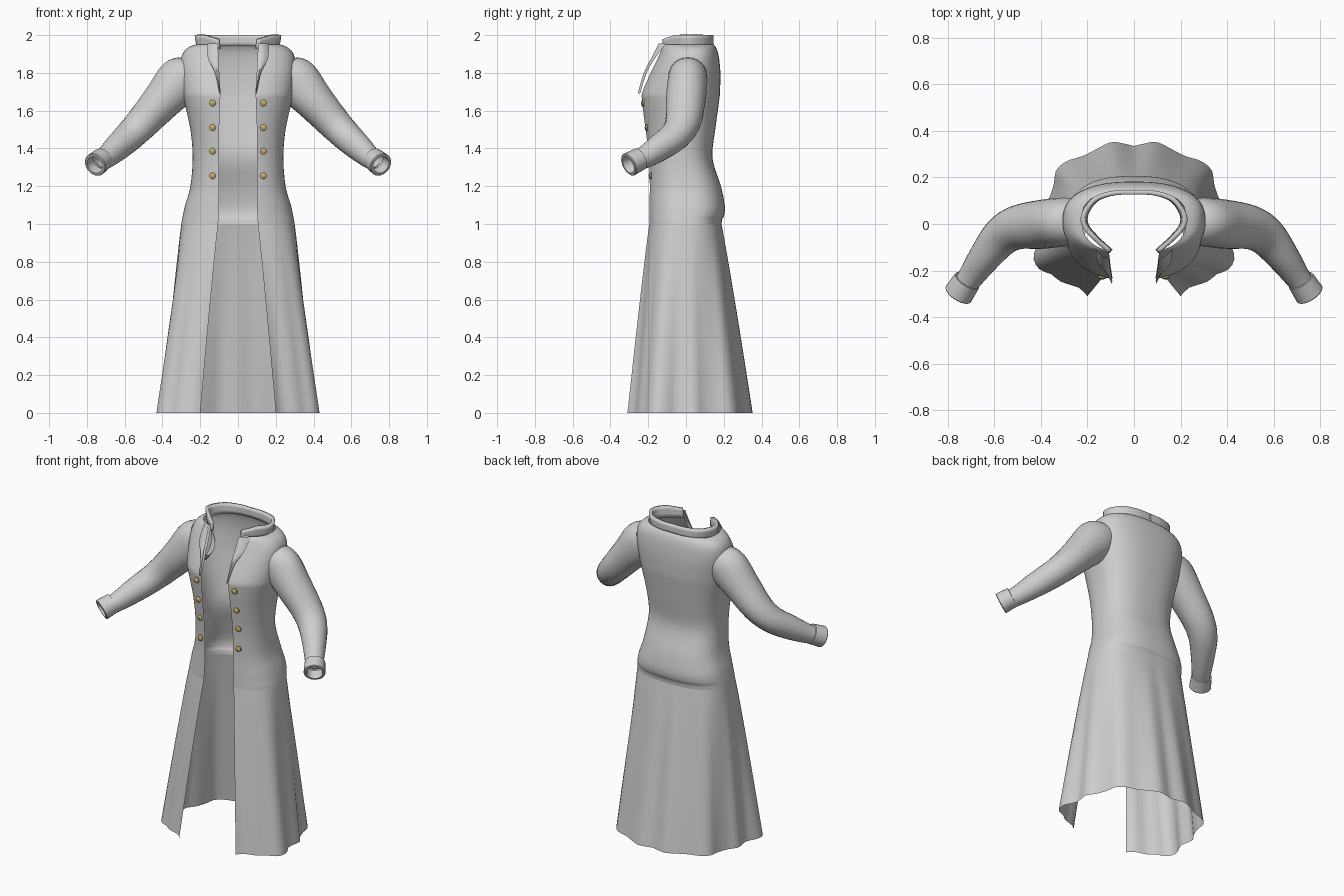
import bpy, bmesh, math
from mathutils import Vector

if "Cube" in bpy.data.objects:
    bpy.data.objects.remove(bpy.data.objects["Cube"])


def material(name, rgb):
    m = bpy.data.materials.new(name)
    m.diffuse_color = (*rgb, 1)
    m.use_nodes = True
    m.node_tree.nodes["Principled BSDF"].inputs["Base Color"].default_value = m.diffuse_color
    return m


CLOTH = material("pale grey cloth", (0.62, 0.62, 0.62))
GOLD = material("brass", (0.55, 0.42, 0.14))


def mesh_from_rings(name, rings, mat, closed=False, mirror=True, thick=0.0):
    """Skin a list of equal-length point rings into one smooth surface."""
    bm = bmesh.new()
    rows = [[bm.verts.new(p) for p in r] for r in rings]
    n = len(rows[0])
    for a, b in zip(rows, rows[1:]):
        for i in range(n if closed else n - 1):
            j = (i + 1) % n
            bm.faces.new((a[i], a[j], b[j], b[i]))
    me = bpy.data.meshes.new(name)
    bm.to_mesh(me)
    bm.free()
    me.materials.append(mat)
    ob = bpy.data.objects.new(name, me)
    bpy.context.collection.objects.link(ob)
    if thick:
        s = ob.modifiers.new("thickness", "SOLIDIFY")
        s.thickness, s.offset = thick, -1
    if mirror:
        m = ob.modifiers.new("mirror", "MIRROR")
        m.use_clip, m.merge_threshold = True, 0.001
    bpy.ops.object.select_all(action="DESELECT")
    bpy.context.view_layer.objects.active = ob
    ob.select_set(True)
    bpy.ops.object.shade_smooth_by_angle(angle=math.radians(40))
    return ob


def spline(pts, steps=8):
    """Catmull-Rom curve through points of any dimension."""
    pts = [Vector(p) for p in pts]
    p = [2 * pts[0] - pts[1]] + pts + [2 * pts[-1] - pts[-2]]
    out = []
    for i in range(1, len(p) - 2):
        a, b, c, d = p[i - 1:i + 3]
        for k in range(steps):
            t = k / steps
            out.append(0.5 * (2 * b + (c - a) * t + (2 * a - 5 * b + 4 * c - d) * t * t
                              + (3 * b - a - 3 * c + d) * t ** 3))
    return out + [pts[-1]]


def resample(pts, n):
    """Spread n+1 points evenly along a polyline."""
    lens = [0]
    for a, b in zip(pts, pts[1:]):
        lens.append(lens[-1] + (b - a).length)
    out, k = [], 0
    for i in range(n + 1):
        s = lens[-1] * i / n
        while k < len(pts) - 2 and lens[k + 1] < s:
            k += 1
        t = (s - lens[k]) / max(lens[k + 1] - lens[k], 1e-9)
        out.append(pts[k].lerp(pts[k + 1], min(max(t, 0), 1)))
    return out


# Half cross-section of the torso, front opening round to the centre back
N = 40
E = 0.8


def section(hw, front, back, gap):
    yc = (front + back) / 2 + 0.01
    t0 = math.asin((gap / hw) ** (1 / E))
    pts = []
    for i in range(81):
        t = t0 + (math.pi - t0) * i / 80
        c = math.cos(t)
        depth = (yc - front) if c > 0 else (back - yc)
        pts.append(Vector((hw * max(math.sin(t), 0) ** E,
                           yc - math.copysign(abs(c) ** E, c) * depth)))
    pts[-1].x = 0
    return resample(pts, N)


# height, half width, front y, back y, half opening
BODY = [(1.0, 0.30, -0.20, 0.188, 0.105), (1.025, 0.296, -0.20, 0.192, 0.104),
        (1.05, 0.291, -0.20, 0.203, 0.103), (1.10, 0.28, -0.20, 0.205, 0.10),
        (1.20, 0.252, -0.20, 0.185, 0.10), (1.35, 0.24, -0.205, 0.14, 0.10),
        (1.50, 0.252, -0.222, 0.155, 0.10), (1.65, 0.285, -0.238, 0.175, 0.095),
        (1.70, 0.294, -0.235, 0.18, 0.093), (1.80, 0.305, -0.192, 0.182, 0.10),
        (1.87, 0.303, -0.158, 0.176, 0.104), (1.91, 0.288, -0.14, 0.168, 0.106),
        (1.935, 0.262, -0.132, 0.158, 0.108), (1.95, 0.225, -0.125, 0.147, 0.108)]
profile = spline(BODY, 4)
mesh_from_rings("coat_body", [[(p.x, p.y, s[0]) for p in section(*s[1:])] for s in profile], CLOTH)

# Flared skirt: waist section blended into a wavy hem
HEM = [(0.20, -0.31), (0.235, -0.275), (0.28, -0.26), (0.32, -0.245), (0.36, -0.213),
       (0.40, -0.20), (0.43, -0.16), (0.425, -0.11), (0.395, -0.05), (0.40, 0.0),
       (0.405, 0.05), (0.37, 0.10), (0.345, 0.17), (0.335, 0.23), (0.29, 0.27),
       (0.22, 0.292), (0.165, 0.32), (0.10, 0.352), (0.05, 0.347), (0, 0.335)]
hem = resample(spline(HEM), N)
waist = section(*BODY[0][1:])
skirt = []
for k in range(17):
    z = k / 16
    f = (1 - z) ** 0.93
    skirt.append([(*w.lerp(h, f), z) for w, h in zip(waist, hem)])
mesh_from_rings("coat_skirt", skirt, CLOTH)

# Standing collar
COLLAR = [(0.105, -0.125), (0.165, -0.07), (0.213, -0.01), (0.213, 0.05),
          (0.165, 0.115), (0.085, 0.143), (0, 0.146)]
band = resample(spline(COLLAR), 30)
rings = []
for f in (0, 0.35, 0.7, 1):
    ring = []
    for i, p in enumerate(band):
        tip = max(0, 1 - i / 6)
        z0, z1 = 1.925 + 0.02 * i / 30, 2.0 - 0.022 * tip
        ring.append((p.x * (1 + 0.05 * f), p.y, z0 + (z1 - z0) * f))
    rings.append(ring)
mesh_from_rings("collar", rings, CLOTH, thick=0.02)

# Small folded lapels below the collar ends
inner = spline([(0.107, -0.145, 1.955), (0.103, -0.178, 1.88), (0.099, -0.215, 1.80), (0.093, -0.245, 1.69)], 5)
outer = spline([(0.165, -0.105, 1.955), (0.158, -0.165, 1.875), (0.122, -0.208, 1.80), (0.098, -0.243, 1.69)], 5)
mesh_from_rings("lapel", [[a.lerp(b, t) + Vector((0, -0.012 * math.sin(math.pi * t), 0))
                           for a, b in zip(inner, outer)] for t in (0, 0.25, 0.5, 0.75, 1)], CLOTH)


def tube(name, path, sides, **kw):
    """Round tube; each path entry is x, y, z, radius, vertical radius."""
    rings = []
    for i, p in enumerate(path):
        a, b = path[max(i - 1, 0)], path[min(i + 1, len(path) - 1)]
        d = (Vector(b[:3]) - Vector(a[:3])).normalized()
        if d.length < 0.5:
            d = Vector(kw["axis"])
        side = Vector((0, 0, 1)).cross(d).normalized()
        up = d.cross(side)
        rings.append([Vector(p[:3]) + side * math.cos(t) * p[3] + up * math.sin(t) * p[4]
                      for t in (2 * math.pi * k / sides for k in range(sides))])
    return mesh_from_rings(name, rings, CLOTH, closed=True)


# Sleeves, bent forward at the elbow
SLEEVE = [(0.255, 0.01, 1.79, 0.100, 0.105), (0.31, 0.008, 1.755, 0.105, 0.125),
          (0.40, -0.002, 1.655, 0.105, 0.106), (0.50, -0.015, 1.543, 0.095, 0.090),
          (0.57, -0.055, 1.470, 0.085, 0.080), (0.64, -0.140, 1.405, 0.070, 0.072),
          (0.70, -0.225, 1.350, 0.056, 0.058), (0.735, -0.275, 1.327, 0.050, 0.050)]
tube("sleeve", spline(SLEEVE, 4), 24)

# Turned-back cuffs with an inner wall
A, B = Vector((0.717, -0.243, 1.345)), Vector((0.757, -0.305, 1.313))
CUFF = [(0, 0.052), (0.01, 0.060), (0.95, 0.064), (1, 0.060), (1.01, 0.048), (0.3, 0.044)]
axis = (B - A).normalized()
side = Vector((0, 0, 1)).cross(axis).normalized()
up = axis.cross(side)
mesh_from_rings("cuff", [[A.lerp(B, f) + (side * math.cos(k * math.pi / 12)
                          + up * math.sin(k * math.pi / 12)) * r for k in range(24)]
                         for f, r in CUFF], CLOTH, closed=True)

# Two rows of domed buttons
for z in (1.64, 1.51, 1.385, 1.255):
    s = min(profile, key=lambda q: abs(q[0] - z))
    y = min(section(*s[1:]), key=lambda p: abs(p.x - 0.135) + (p.y > 0)).y
    dome = [(0.002, 0.018), (-0.006, 0.018), (-0.011, 0.012), (-0.013, 0.001)]
    mesh_from_rings("button", [[(0.135 + r * math.cos(k * math.pi / 6), y + d,
                                 z + r * math.sin(k * math.pi / 6)) for k in range(12)]
                               for d, r in dome], GOLD, closed=True)

# Face all surfaces outward
for ob in bpy.data.objects:
    bm = bmesh.new()
    bm.from_mesh(ob.data)
    bmesh.ops.recalc_face_normals(bm, faces=bm.faces)
    f = max(bm.faces, key=lambda q: q.calc_center_median().x)
    if ob.name.startswith(("coat", "collar")) and f.normal.x < 0:
        bmesh.ops.reverse_faces(bm, faces=bm.faces)
    bm.to_mesh(ob.data)
    bm.free()
